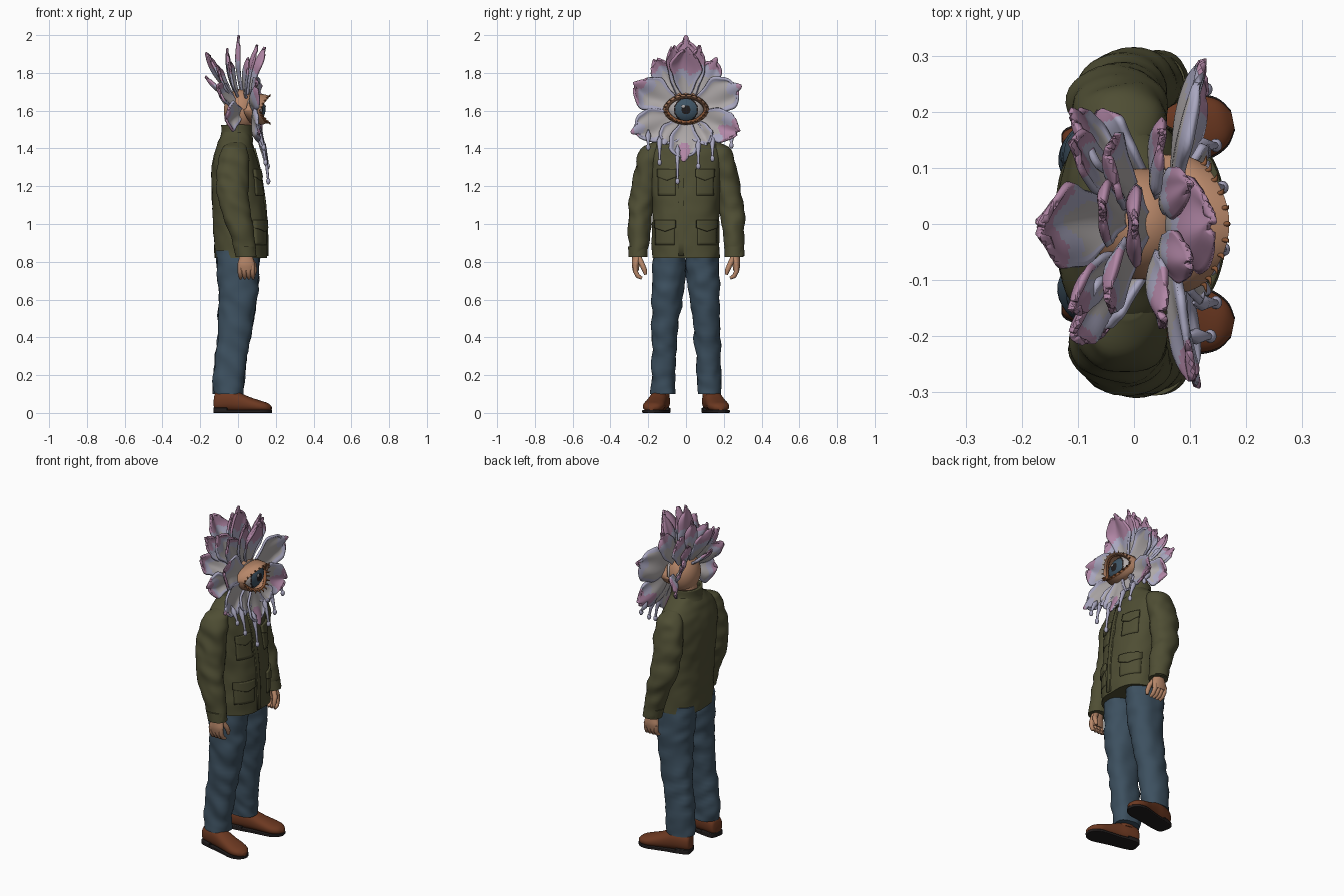
import bpy, bmesh, math
from mathutils import Vector, Matrix, noise

cube = bpy.data.objects.get("Cube")
if cube:
    bpy.data.objects.remove(cube, do_unlink=True)


def material(name, rgb):
    m = bpy.data.materials.new(name)
    m.use_nodes = True
    m.diffuse_color = (*rgb, 1)
    m.node_tree.nodes["Principled BSDF"].inputs["Base Color"].default_value = (*rgb, 1)
    return m


OLIVE = material("olive cloth", (.078, .076, .034))
DENIM = material("blue denim", (.046, .08, .115))
LEATHER = material("brown leather", (.15, .04, .015))
DARK = material("dark rubber", (.015, .012, .012))
SKIN = material("skin", (.47, .24, .14))
PALE = material("pale petal", (.43, .4, .4))
LILAC = material("lilac petal", (.4, .39, .53))
PINK = material("pink petal", (.44, .24, .38))
IRIS = material("blue iris", (.05, .09, .13))
LASH = material("copper lash", (.27, .1, .04))


def finish(name, bm, mats, rule=None, thick=0):
    bmesh.ops.recalc_face_normals(bm, faces=bm.faces)
    if rule:
        for f in bm.faces:
            f.material_index = rule(f)
    me = bpy.data.meshes.new(name)
    bm.to_mesh(me)
    bm.free()
    for m in mats:
        me.materials.append(m)
    me.shade_smooth()
    me.set_sharp_from_angle(angle=math.radians(45))
    ob = bpy.data.objects.new(name, me)
    bpy.context.collection.objects.link(ob)
    if thick:
        mod = ob.modifiers.new("thickness", "SOLIDIFY")
        mod.thickness, mod.offset = thick, 0


def grid_faces(bm, rows, wrap=False):
    for a, b in zip(rows, rows[1:]):
        n = len(a)
        for j in range(n if wrap else n - 1):
            k = (j + 1) % n
            bm.faces.new((a[j], a[k], b[k], b[j]))


def spline(keys, t):
    """Smooth interpolation through a list of ring tuples."""
    i = min(int(t), len(keys) - 2)
    f = t - i
    p = [keys[max(0, min(len(keys) - 1, i + d))] for d in (-1, 0, 1, 2)]
    return [b + .5 * f * (c - a + f * (2*a - 5*b + 4*c - d + f * (3*(b - c) + d - a)))
            for a, b, c, d in zip(*p)]


def loft(name, keys, mat, n=32, steps=6, power=2.0, wrinkle=0, place=None, cap=True, thick=0):
    """Rings (height, cx, cy, rx, ry) joined into a tube."""
    bm, rows = bmesh.new(), []
    for i in range((len(keys) - 1) * steps + 1):
        h, cx, cy, rx, ry = spline(keys, i / steps)
        row = []
        for j in range(n):
            a = math.tau * j / n
            c, s = math.cos(a), math.sin(a)
            p = Vector((cx + rx * math.copysign(abs(c) ** (2 / power), c),
                        cy + ry * math.copysign(abs(s) ** (2 / power), s), h))
            if wrinkle:
                d = noise.noise(Vector((p.x * 14 + p.z * 8, p.y * 14, p.z * 15))) * wrinkle
                p += Vector((c, s, 0)) * d
            row.append(bm.verts.new(place(p) if place else p))
        rows.append(row)
    grid_faces(bm, rows, True)
    if cap:
        bm.faces.new(rows[0])
        bm.faces.new(rows[-1])
    finish(name, bm, [mat], thick=thick)


def ball(name, centre, radii, mats, rule=None, segs=32):
    bm = bmesh.new()
    m = Matrix.Translation(centre) @ Matrix.Diagonal((*radii, 1)) @ Matrix.Rotation(math.pi / 2, 4, "Y")
    bmesh.ops.create_uvsphere(bm, u_segments=segs, v_segments=segs, radius=1, matrix=m)
    finish(name, bm, mats, rule)


def tube(name, pts, radii, mat):
    cu = bpy.data.curves.new(name, "CURVE")
    cu.dimensions, cu.bevel_depth, cu.bevel_resolution, cu.use_fill_caps = "3D", 1, 2, True
    sp = cu.splines.new("POLY")
    sp.points.add(len(pts) - 1)
    for q, p, r in zip(sp.points, pts, radii):
        q.co, q.radius = (*p, 1), r
    sp.use_smooth = True
    cu.materials.append(mat)
    bpy.context.collection.objects.link(bpy.data.objects.new(name, cu))


# Jacket body
TORSO = [(.82, .015, 0, .14, .18), (.95, .012, 0, .142, .178), (1.1, .004, 0, .14, .177),
         (1.25, -.01, 0, .132, .19), (1.36, -.016, 0, .114, .2), (1.42, -.015, 0, .094, .175),
         (1.465, -.01, 0, .08, .12), (1.5, -.008, 0, .065, .08)]
loft("jacket_body", TORSO, OLIVE, 64, 8, 2.3, .006)
loft("jacket_collar", [(1.43, -.012, 0, .085, .12), (1.48, -.006, 0, .076, .092), (1.525, -.006, 0, .076, .086)],
     OLIVE, cap=False, thick=.014)


def chest_x(y, z):
    i = max(k for k in range(len(TORSO) - 1) if TORSO[k][0] <= z)
    a, b = TORSO[i], TORSO[i + 1]
    f = (z - a[0]) / (b[0] - a[0])
    cx, rx, ry = (a[k] + f * (b[k] - a[k]) for k in (1, 3, 4))
    return cx + rx * max(0, 1 - abs(y / ry) ** 2.3) ** (1 / 2.3)


def patch(name, y0, y1, z0, z1, lift, point=0):
    """Cloth panel that follows the jacket front."""
    bm, rows = bmesh.new(), []
    for i in range(9):
        row = []
        for j in range(9):
            y = y0 + (y1 - y0) * j / 8
            drop = point * (1 - abs(j - 4) / 4) * (1 - i / 8)
            z = z0 + (z1 - z0) * i / 8 - drop
            row.append(bm.verts.new((chest_x(y, z) + lift, y, z)))
        rows.append(row)
    grid_faces(bm, rows)
    finish(name, bm, [OLIVE], thick=.012)


patch("jacket_placket", -.04, -.012, .83, 1.4, .001)
for s, side in ((1, "back"), (-1, "front")):
    patch(side + "_chest_pocket", s * .055, s * .145, 1.15, 1.28, .0)
    patch(side + "_chest_flap", s * .05, s * .15, 1.25, 1.29, .007, .02)
    patch(side + "_hip_pocket", s * .06, s * .16, .89, 1.0, -.002)
    patch(side + "_hip_flap", s * .055, s * .165, .98, 1.02, .007, .02)
    # Sleeves and cuffs
    loft(side + "_sleeve", [(1.435, -.015, s * .14, .03, .03), (1.4, -.018, s * .175, .066, .062),
         (1.32, -.025, s * .2, .085, .066), (1.2, -.03, s * .22, .086, .067), (1.07, -.012, s * .242, .076, .066),
         (.95, .018, s * .25, .064, .057), (.83, .042, s * .255, .052, .047)], OLIVE, 32, 8, 2, .011)
    loft(side + "_cuff", [(.88, .033, s * .254, .058, .052), (.825, .043, s * .255, .055, .05)], OLIVE, steps=2)
    # Hands
    loft(side + "_palm", [(.86, .04, s * .255, .03, .026), (.82, .043, s * .26, .037, .025),
         (.785, .043, s * .266, .046, .021), (.755, .043, s * .266, .04, .016)], SKIN, 20, 4)
    for k in range(4):
        x = .01 + .022 * k
        tube(f"{side}_finger_{k}", [(x, s * .268, .78), (x, s * .268, .75), (x + .003, s * .255, .724),
             (x + .004, s * .234, .713)], [.014, .013, .012, .008], SKIN)
    tube(side + "_thumb", [(.06, s * .25, .82), (.084, s * .232, .785), (.088, s * .219, .755), (.086, s * .214, .732)],
         [.016, .014, .013, .008], SKIN)
    # Trousers
    loft(side + "_trouser_leg", [(.86, 0, s * .088, .115, .085), (.72, 0, s * .092, .108, .087),
         (.6, 0, s * .1, .1, .08), (.4, -.022, s * .113, .089, .068), (.2, -.047, s * .12, .084, .064),
         (.1, -.05, s * .122, .078, .065)], DENIM, 36, 9, 2.2, .011)
    # Shoes, built along their length and toed out
    yaw = Matrix.Rotation(s * .2, 3, "Z")

    def shoe_place(p):
        return yaw @ Vector((p.z, p.y, p.x)) + Vector((0, s * .149, 0))
    last = [(-.127, .05, 0, .025, .022), (-.115, .06, 0, .05, .042), (-.05, .065, 0, .057, .05),
            (0, .058, 0, .052, .05), (.06, .045, 0, .04, .054), (.12, .035, 0, .03, .057),
            (.16, .03, 0, .022, .042), (.18, .025, 0, .01, .015)]
    loft(side + "_shoe", last, LEATHER, 32, 5, 2.3, place=shoe_place)
    loft(side + "_shoe_sole", [(h, .008, 0, .008, r + .003) for h, _, _, _, r in last], DARK, 32, 5, 8, place=shoe_place)
    loft(side + "_shoe_heel", [(h, .014, 0, .014, r + .003) for h, _, _, _, r in last[:3]], DARK, 32, 5, 8,
         place=shoe_place)
    loft(side + "_shoe_collar", [(.085, -.05, s * .135, .06, .048), (.118, -.05, s * .132, .055, .045)],
         LEATHER, steps=2)

# Head and neck
ball("head", (.015, 0, 1.6), (.09, .1, .115), [SKIN])
loft("neck", [(1.44, -.01, 0, .058, .062), (1.55, 0, 0, .058, .062)], SKIN, steps=3)

# Eye
EYE = Vector((.07, 0, 1.605))


def eye_colour(f):
    c = f.calc_center_median() - EYE
    r = math.hypot(c.y, c.z)
    return 2 if c.x < 0 or r > .064 else 0 if r < .024 or r > .057 else 1


ball("eyeball", EYE, (.075, .1, .08), [DARK, IRIS, PALE], eye_colour, 64)
ball("eye_glint", (.143, -.014, 1.622), (.004, .01, .009), [PALE], segs=12)


def rim(t, scale, push):
    """Point on the almond outline of the eyelids."""
    y, s = math.cos(t), math.sin(t)
    z = math.copysign(abs(s) ** 1.25, s) * (.066 if s > 0 else .064)
    return Vector((.1 + .045 * s * s + push, y * .1 * scale, EYE.z + z * scale))


N = 48
bm = bmesh.new()
lid_rows = [[bm.verts.new(rim(math.tau * j / N, sc, px + (.012 if j < N / 2 else 0)))
             for j in range(N)] for sc, px in ((1, 0), (1.07, .008), (1.16, -.015), (1.2, -.07))]
grid_faces(bm, lid_rows, True)
finish("eyelids", bm, [SKIN], thick=.01)
for upper, name in ((1, "upper"), (-1, "lower")):
    ts = [upper * math.pi * j / 24 for j in range(25)]
    tube(name + "_lid_rim", [rim(t, 1.02, .006) for t in ts], [.0085] * 25, LASH)
    for k in range(2, 23, 2):
        t = ts[k]
        tube(f"{name}_lash_{k}", [rim(t, 1.02, .008), rim(t, 1.13, .024), rim(t, 1.26, .026)],
             [.006, .004, .001], LASH)


def petal(name, base, tip, width, seed, pink=.75, cup=.25, curl=.06, spot=None):
    """Cupped, ruffled petal from base to tip with a coloured edge, and a pink spot if one is given."""
    base, tip = Vector(base), Vector(tip)
    axis = tip - base
    length = axis.length
    d = axis.normalized()
    normal = (Vector((1, 0, 0)) - d * d.x).normalized()
    side = d.cross(normal)
    bm, rows, paint = bmesh.new(), [], {}
    nu, nv = 24, 18
    for i in range(nu + 1):
        u = 1 - (1 - i / nu) ** 1.5
        w = width * (.25 - .05 * u + .8 * max(0, math.sin(math.pi * u ** 1.5)) ** .65)
        row = []
        for j in range(nv + 1):
            v = 2 * j / nv - 1
            wave = math.sin(4.5 * v + seed)
            p = base + axis * (u - .04 * u * u * (1 - wave + 2 * v * v))
            p += side * w * v * (1 + .07 * math.sin(13 * u + seed + v))
            p += normal * (cup * w * v * v + .14 * w * wave * u - curl * math.sin(math.pi * u) * length)
            vert = bm.verts.new(p)
            paint[vert] = (u, v, wave)
            row.append(vert)
        rows.append(row)
    grid_faces(bm, rows)

    def colour(f):
        u, v, wave = (sum(paint[q][k] for q in f.verts) / len(f.verts) for k in range(3))
        if u + .08 * wave > pink or spot and math.hypot(u - spot[0], .55 * (v - spot[1])) < .24:
            return 2
        return 1 if abs(v) > .82 or u + .1 * wave > pink - .2 else 0
    finish(name, bm, [PALE, LILAC, PINK], colour, .013)


# Front ring of broad petals
petal("top_petal", (.06, 0, 1.68), (.14, 0, 1.94), .08, 0, .5)
petal("bottom_petal", (.1, 0, 1.55), (.15, -.015, 1.33), .08, 2, 1.15, spot=(.78, 0))
petal("front_upper_petal", (.07, -.05, 1.63), (.1, -.285, 1.74), .09, 0, .84)
petal("back_upper_petal", (.07, .05, 1.63), (.12, .295, 1.73), .095, 2, .98)
petal("front_lower_petal", (.08, -.05, 1.58), (.11, -.29, 1.48), .085, 1, 1.0)
petal("back_lower_petal", (.08, .05, 1.58), (.12, .285, 1.48), .085, 4, .85, spot=(.8, .2))
for s, side in ((1, "back"), (-1, "front")):
    petal(side + "_chin_petal", (.08, s * .04, 1.55), (.13, s * .12, 1.42), .055, 5 * s, 1.1)
    # Crown petals
    petal(side + "_inner_crown_petal", (.05, s * .04, 1.68), (.1, s * .07, 1.95), .042, s, .6)
    petal(side + "_outer_crown_petal", (.04, s * .06, 1.67), (.05, s * .165, 1.88), .06, 2 * s, .78)
    petal(side + "_mid_crown_petal", (.0, s * .05, 1.67), (-.05, s * .13, 1.86), .065, 4 + s, .8)
    petal(side + "_rear_upper_petal", (-.02, s * .06, 1.66), (-.115, s * .15, 1.84), .045, 3 * s, .68)
    petal(side + "_rear_side_petal", (-.01, s * .08, 1.63), (-.115, s * .2, 1.73), .065, s, .78)
    petal(side + "_rear_lower_petal", (.02, s * .08, 1.59), (-.07, s * .2, 1.56), .075, 6 * s, .8)
petal("tall_crown_petal", (.02, 0, 1.69), (.0, 0, 2.0), .07, 1.6, .58)
petal("rear_crown_petal", (-.03, 0, 1.68), (-.175, -.01, 1.91), .075, 4, .7)
petal("rear_low_petal", (-.04, 0, 1.66), (-.175, 0, 1.78), .05, 1, .7)
petal("rear_inner_crown_petal", (-.02, .01, 1.7), (-.06, .03, 1.93), .055, 2, .65)

# Drips hanging from the lower petals
for k, (y, top, end) in enumerate([(-.2, 1.48, 1.39), (-.14, 1.45, 1.31), (-.045, 1.4, 1.21),
                                   (.065, 1.43, 1.29), (.14, 1.45, 1.33), (.24, 1.47, 1.4)]):
    x = .165 - .2 * abs(y) ** 1.2
    mid = (top + end) / 2
    tube(f"drip_{k}", [(x - .04, y, top + .02), (x - .025, y, top - .01), (x - .008, y, mid), (x, y, end + .02)],
         [.003, .015, .008, .006], LILAC)
    ball(f"drip_bead_{k}", (x, y, end + .016), (.011, .012, .017), [LILAC], segs=12)
